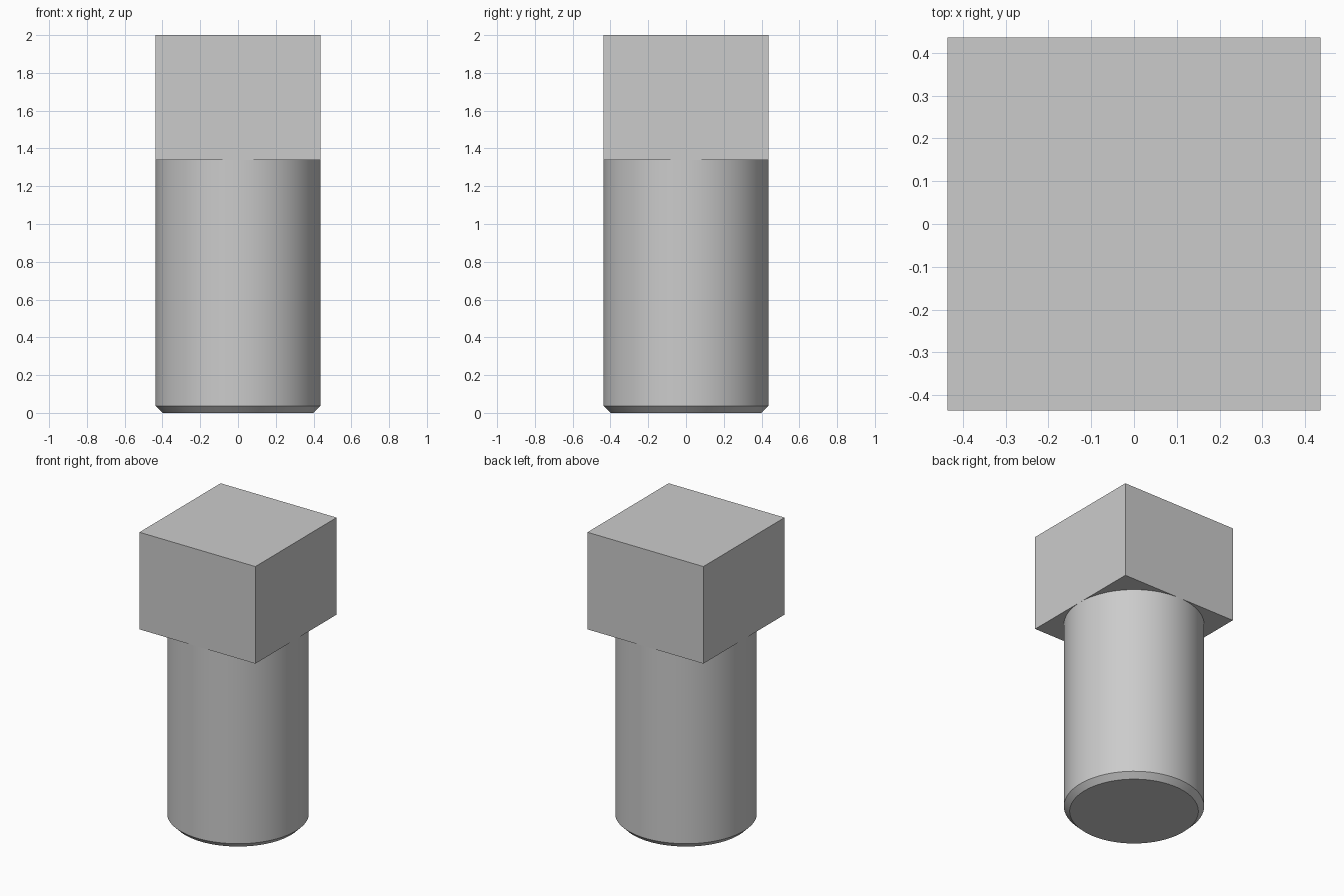
import bpy
import bmesh
import math
from mathutils import Matrix

HALF = 0.436        # half width of the head, also the shank radius
HEAD_BASE = 1.34
TOP = 2.0
CHAMFER = 0.036
SEGMENTS = 96

cube = bpy.data.objects.get("Cube")
if cube:
    bpy.data.objects.remove(cube, do_unlink=True)

# Plain grey metal
steel = bpy.data.materials.new("grey_steel")
steel.use_nodes = True
colour = (0.6, 0.6, 0.6, 1.0)
steel.diffuse_color = colour
steel.node_tree.nodes["Principled BSDF"].inputs["Base Color"].default_value = colour


def make_object(name, bm):
    bmesh.ops.recalc_face_normals(bm, faces=bm.faces)
    mesh = bpy.data.meshes.new(name)
    bm.to_mesh(mesh)
    bm.free()
    mesh.materials.append(steel)
    obj = bpy.data.objects.new(name, mesh)
    bpy.context.collection.objects.link(obj)
    return obj


# Square head
bm = bmesh.new()
height = TOP - HEAD_BASE
placing = Matrix.Translation((0, 0, HEAD_BASE + height / 2)) @ Matrix.Diagonal((2 * HALF, 2 * HALF, height, 1))
bmesh.ops.create_cube(bm, size=1, matrix=placing)
make_object("square_head", bm)

# Round shank with a chamfered tip
bm = bmesh.new()
bmesh.ops.create_cone(bm, cap_ends=True, segments=SEGMENTS,
                      radius1=HALF, radius2=HALF, depth=HEAD_BASE,
                      matrix=Matrix.Translation((0, 0, HEAD_BASE / 2)))
rim = [e for e in bm.edges if all(v.co.z < 0.01 for v in e.verts)]
bmesh.ops.bevel(bm, geom=rim, offset=CHAMFER, segments=1, affect='EDGES')
shank = make_object("shank", bm)

bpy.ops.object.select_all(action='DESELECT')
shank.select_set(True)
bpy.context.view_layer.objects.active = shank
bpy.ops.object.shade_smooth_by_angle(angle=math.radians(30))
